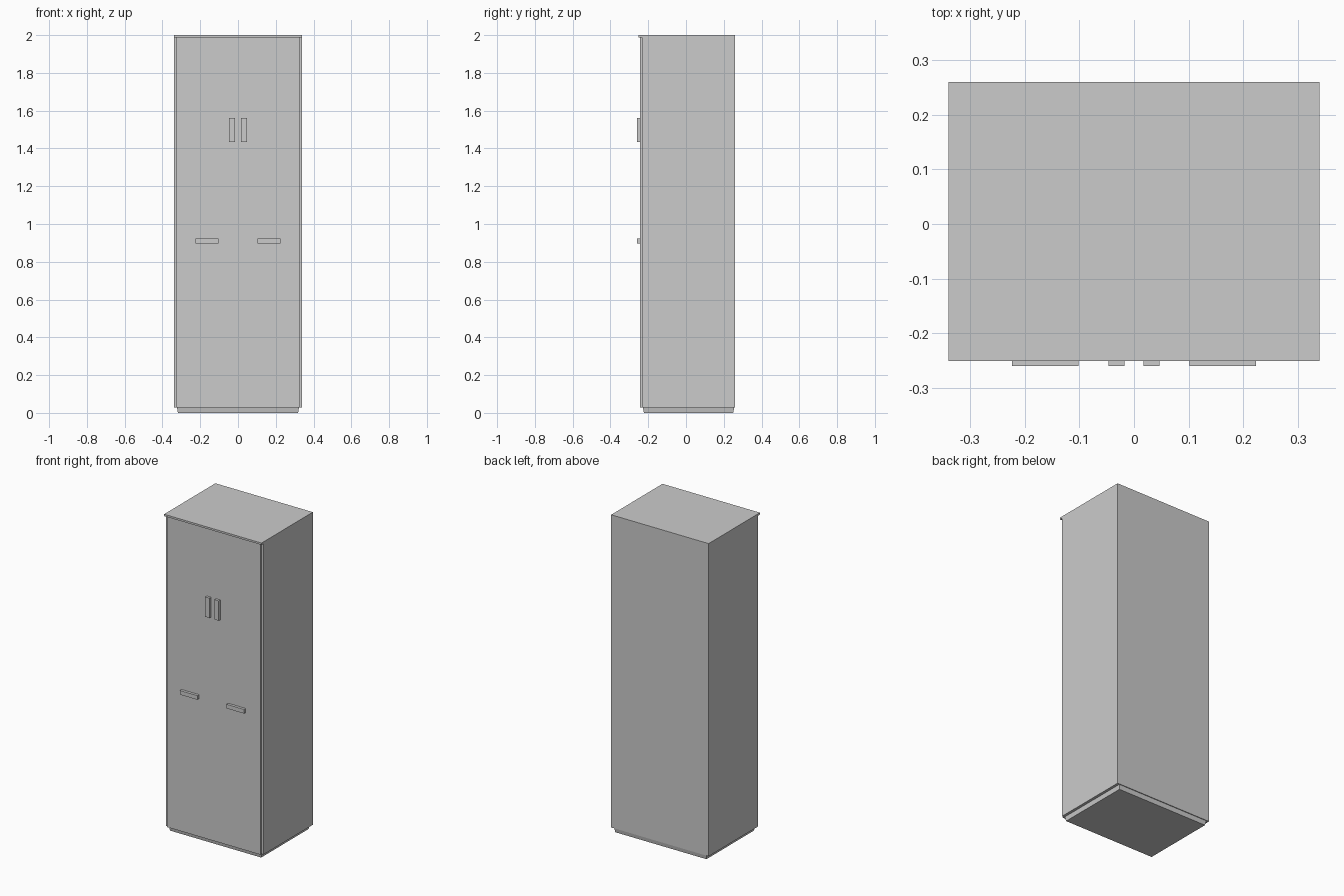
import bpy, bmesh

if "Cube" in bpy.data.objects:
    bpy.data.objects.remove(bpy.data.objects["Cube"])


def box(name, x, y, z, taper=0.0):
    """Box from axis ranges; taper pulls the bottom edge inwards."""
    bm = bmesh.new()
    bmesh.ops.create_cube(bm, size=1)
    for v in bm.verts:
        inset = taper if v.co.z < 0 else 0.0
        sx, sy = (1 if v.co.x > 0 else -1), (1 if v.co.y > 0 else -1)
        v.co = (x[sx > 0] - sx * inset, y[sy > 0] - sy * inset, z[v.co.z > 0])
    mesh = bpy.data.meshes.new(name)
    bm.to_mesh(mesh)
    bm.free()
    obj = bpy.data.objects.new(name, mesh)
    bpy.context.collection.objects.link(obj)
    return obj


# Cabinet carcass, front panel, overhanging top and recessed base
box("cabinet_body", (-0.34, 0.34), (-0.232, 0.26), (0.028, 1.988))
box("front_panel", (-0.327, 0.327), (-0.243, -0.232), (0.028, 1.988))
box("top_board", (-0.34, 0.34), (-0.251, 0.26), (1.988, 2.0))
box("plinth", (-0.323, 0.323), (-0.228, 0.255), (0.0, 0.028), taper=0.005)

# Handles: an upright and a horizontal one on each side
for side, s in (("left", -1), ("right", 1)):
    for kind, a, b, z in (("upper", 0.017, 0.047, (1.435, 1.56)),
                          ("lower", 0.102, 0.224, (0.897, 0.923))):
        box(f"{kind}_handle_{side}", sorted((s * a, s * b)), (-0.26, -0.243), z)
